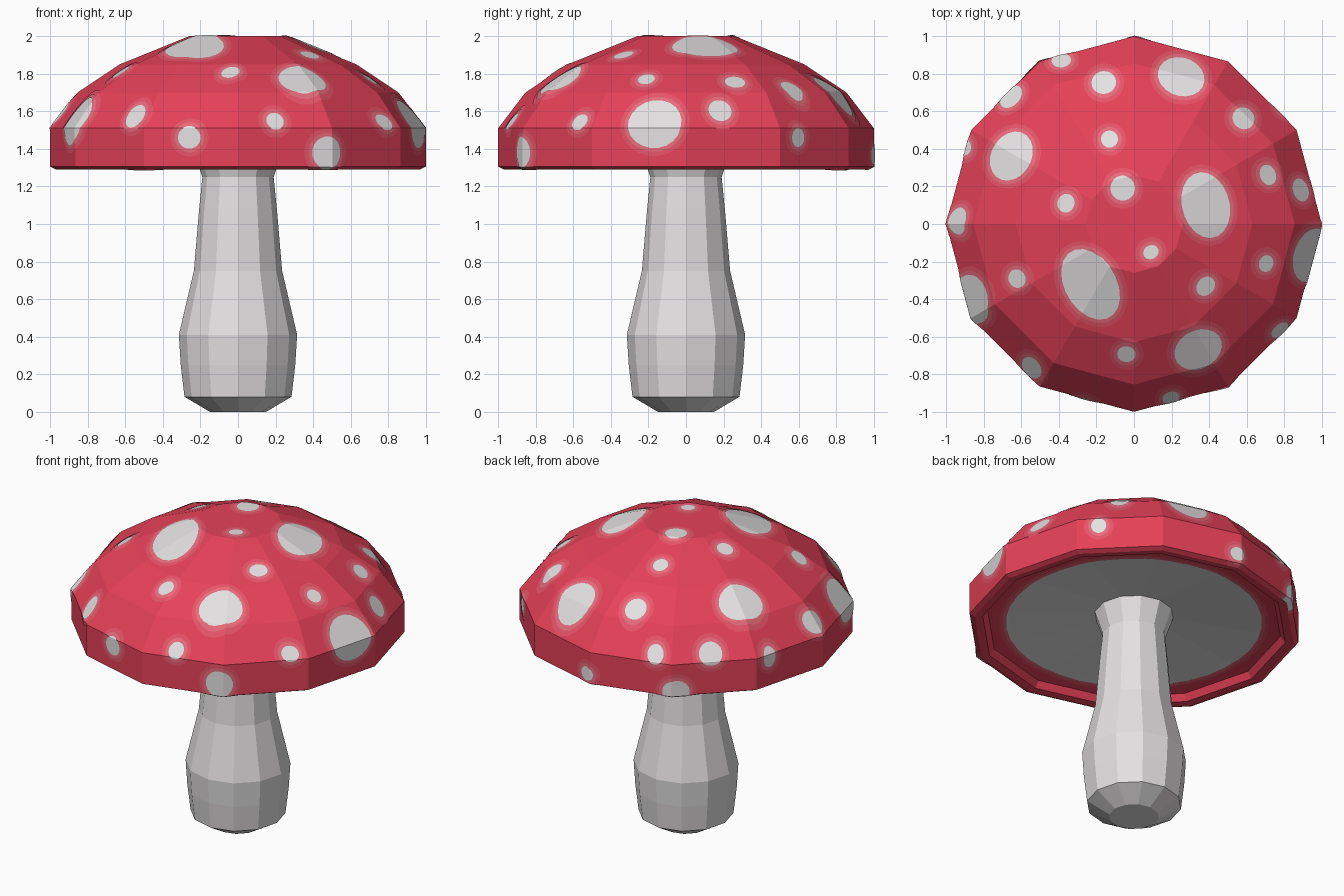
import bpy, bmesh, math
from mathutils import Vector, Matrix

if "Cube" in bpy.data.objects:
    bpy.data.objects.remove(bpy.data.objects["Cube"])


def material(name, rgb):
    m = bpy.data.materials.new(name)
    m.diffuse_color = (*rgb, 1)
    m.use_nodes = True
    m.node_tree.nodes["Principled BSDF"].inputs["Base Color"].default_value = m.diffuse_color
    return m


RED = material("cap red", (0.79, 0.053, 0.098))
HALO_OUT = material("soft red", (0.80, 0.088, 0.14))
HALO_IN = material("pink", (0.80, 0.15, 0.20))
WHITE = material("off white", (0.77, 0.75, 0.755))


def add_object(name, verts, faces, mat):
    me = bpy.data.meshes.new(name)
    me.from_pydata(verts, [], faces)
    me.materials.append(mat)
    ob = bpy.data.objects.new(name, me)
    bpy.context.collection.objects.link(ob)
    return ob


def lathe(name, profile, mat, n=12):
    """Closed solid turned from (radius, z) points, n sides."""
    verts = [(r * math.cos(math.tau * i / n), r * math.sin(math.tau * i / n), z)
             for r, z in profile for i in range(n)]
    faces = [(j * n + i, j * n + (i + 1) % n, (j + 1) * n + (i + 1) % n, (j + 1) * n + i)
             for j in range(len(profile) - 1) for i in range(n)]
    faces += [tuple(reversed(range(n))), tuple(range(len(verts) - n, len(verts)))]
    ob = add_object(name, verts, faces, mat)
    bm = bmesh.new()
    bm.from_mesh(ob.data)
    bmesh.ops.recalc_face_normals(bm, faces=bm.faces)
    bm.to_mesh(ob.data)
    bm.free()
    return ob


# Stem, flaring where it meets the underside of the cap
lathe("stem", [(0.15, 0), (0.285, 0.08), (0.305, 0.25), (0.315, 0.41), (0.235, 0.75),
               (0.207, 1.08), (0.19, 1.25), (0.24, 1.40)], WHITE)

# Cap with a thin lip and a recessed underside
cap = lathe("cap", [(0.24, 1.40), (0.765, 1.35), (0.89, 1.335), (0.92, 1.295), (0.97, 1.29),
                    (1.0, 1.305), (1.0, 1.51), (0.855, 1.70), (0.63, 1.85), (0.26, 2.0)], RED)


def patch(out, centre, n, t, a, b, lift, sides=20):
    """Cut an elliptical piece of the cap skin, seen along n, and lift it slightly."""
    u = n.cross(t)
    bm = bmesh.new()
    bm.from_mesh(cap.data)
    bm.normal_update()
    away = [f for f in bm.faces if f.normal.dot(n) < 0.2
            or (abs(n.z) < 0.5 and f.calc_center_median().dot(n) < 0)]
    bmesh.ops.delete(bm, geom=away, context='FACES')
    for k in range(sides):
        c, s = math.cos(math.tau * k / sides), math.sin(math.tau * k / sides)
        bmesh.ops.bisect_plane(bm, geom=bm.verts[:] + bm.edges[:] + bm.faces[:], dist=1e-6,
                               plane_co=centre + t * a * c + u * b * s,
                               plane_no=(t * c / a + u * s / b).normalized(),
                               clear_outer=True)
    bm.normal_update()
    bm.verts.index_update()
    base = len(out[0])
    out[0].extend([v.co + v.normal * lift for v in bm.verts])
    out[1].extend([[base + v.index for v in f.verts] for f in bm.faces])
    bm.free()


# Spots seen from above: x, y, half size around, half size outwards, twist in degrees
TOP = [(-.16, .75, .065, .06, 0), (.25, .78, .125, .10, 0), (.58, .56, .06, .055, 0),
       (.71, .26, .055, .042, 0), (.38, .10, .175, .125, 0), (.09, -.15, .042, .036, 0),
       (.38, -.33, .055, .045, 0), (.70, -.21, .045, .038, 0), (.34, -.665, .13, .10, 0),
       (-.04, -.69, .048, .042, 0), (-.23, -.32, .20, .135, -24), (-.62, -.29, .05, .045, 0),
       (-.36, .11, .05, .045, 0), (-.06, .19, .065, .065, 0), (-.13, .45, .045, .045, 0),
       (-.65, .36, .135, .105, 0)]
# Spots seen from the side: direction in degrees, z, half width, half height
RIM = [(114, 1.55, .05, .05), (134, 1.55, .07, .06), (179, 1.585, .07, .06),
       (11.5, 1.60, .062, .055), (205, 1.545, .13, .125), (350, 1.53, .145, .125),
       (234.6, 1.57, .062, .06), (282, 1.545, .047, .043), (324, 1.54, .052, .04),
       (254.5, 1.46, .062, .058), (298.5, 1.38, .08, .085), (37.5, 1.46, .045, .05),
       (88.5, 1.365, .045, .045), (155.5, 1.49, .045, .06), (121.5, 1.33, .08, .075)]

UP = Vector((0, 0, 1))
LAYERS = [("outer_halo", HALO_OUT, 0.042, 0.002), ("inner_halo", HALO_IN, 0.02, 0.004),
          ("white_patch", WHITE, 0.0, 0.006)]

for label, mat, grow, lift in LAYERS:
    spots, gills = ([], []), ([], [])
    for x, y, a, b, twist in TOP:
        t = Vector((-y, x, 0)).normalized()
        t = Matrix.Rotation(math.radians(twist), 3, 'Z') @ t
        patch(spots, Vector((x, y, 0)), UP, t, a + grow, b + grow, lift)
    for deg, z, a, b in RIM:
        n = Vector((math.cos(math.radians(deg)), math.sin(math.radians(deg)), 0))
        patch(spots, Vector((0, 0, z)), n, UP.cross(n), a + grow, b + grow, lift)
    # Pale round area on the underside
    patch(gills, Vector(), -UP, Vector((1, 0, 0)), 0.765 + grow, 0.765 + grow, lift, 36)
    add_object("spots_" + label, *spots, mat)
    add_object("underside_" + label, *gills, mat)
